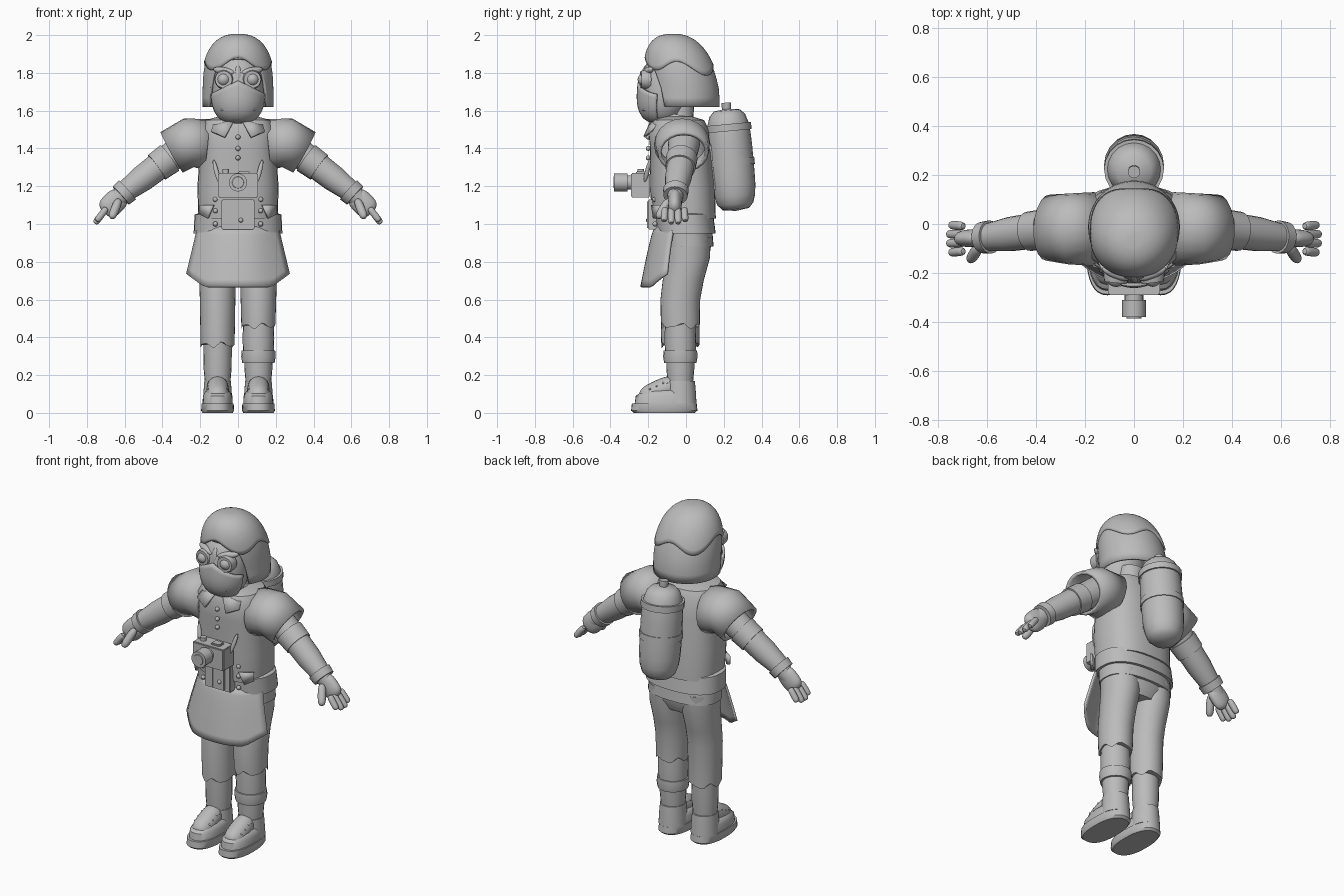
import bpy, bmesh
from math import sin, cos, pi, radians, copysign
from mathutils import Vector

cube = bpy.data.objects.get("Cube")
if cube:
    bpy.data.objects.remove(cube, do_unlink=True)

grey = bpy.data.materials.new("plain_grey")
grey.use_nodes = True
grey.diffuse_color = (.5, .5, .5, 1)
grey.node_tree.nodes["Principled BSDF"].inputs["Base Color"].default_value = grey.diffuse_color


def finish(name, bm):
    bmesh.ops.recalc_face_normals(bm, faces=bm.faces)
    mesh = bpy.data.meshes.new(name)
    bm.to_mesh(mesh)
    bm.free()
    mesh.materials.append(grey)
    mesh.shade_smooth()
    mesh.set_sharp_from_angle(angle=radians(40))
    part = bpy.data.objects.new(name, mesh)
    bpy.context.collection.objects.link(part)
    return part


def thicken(part, thickness=.014):
    modifier = part.modifiers.new("thickness", 'SOLIDIFY')
    modifier.thickness, modifier.offset = thickness, 0
    return part


def mirror(*parts):
    """Repeat parts of the left side on the right."""
    for part in parts:
        part.modifiers.new("other_side", 'MIRROR')


def skin(name, loops, closed=True, bottom=True, top=True):
    """Bridge equal loops of points into a surface, capping the ends if asked."""
    bm = bmesh.new()
    rows = [[bm.verts.new(point) for point in loop] for loop in loops]
    count = len(rows[0])
    for low, high in zip(rows, rows[1:]):
        for i in range(count if closed else count - 1):
            j = (i + 1) % count
            bm.faces.new((low[i], low[j], high[j], high[i]))
    if closed and bottom:
        bm.faces.new(rows[0])
    if closed and top:
        bm.faces.new(rows[-1])
    return finish(name, bm)


def turns(count):
    return [2 * pi * i / count for i in range(count)]


def power(value, exponent):
    return copysign(abs(value) ** (2 / exponent), value)


def swell(fraction, exponent):
    """Rounded profile: zero at both ends, one in the middle."""
    return max(0, 1 - abs(2 * fraction - 1) ** exponent) ** (1 / exponent)


def loft(name, rings, x=0, depth=1, exponent=2, jag=0, count=32):
    """Stack rings (height, y centre, half width); jag tears the first ring."""
    loops = []
    for k, (z, y, r) in enumerate(rings):
        tear = jag if k == 0 else 0
        loops.append([(x + r * power(sin(a), exponent),
                       y - depth * r * power(cos(a), exponent),
                       z + tear * (sin(5 * a) + sin(8 * a) / 2)) for a in turns(count)])
    return skin(name, loops)


def tube(name, points, radii, flat=1, caps=True, count=20):
    """Round tube along a path, flattened along y if asked."""
    points = [Vector(point) for point in points]
    last = len(points) - 1
    loops = []
    for k, (point, r) in enumerate(zip(points, radii)):
        along = points[min(k + 1, last)] - points[max(k - 1, 0)]
        turn = along.to_track_quat('Z', 'Y')
        loops.append([point + turn @ Vector((r * cos(a), flat * r * sin(a), 0))
                      for a in turns(count)])
    return skin(name, loops, bottom=caps, top=caps)


def rod(name, start, end, *radii, flat=1):
    """Straight tube whose radii are spread evenly from start to end."""
    steps = [k / (len(radii) - 1) for k in range(len(radii))]
    return tube(name, [Vector(start).lerp(Vector(end), f) for f in steps], radii, flat)


def pill(name, start, end, radius, exponent=2, flat=1, steps=12):
    """Rounded body between two points; a higher exponent is boxier."""
    spread = [(1 - cos(pi * k / steps)) / 2 for k in range(steps + 1)]
    points = [Vector(start).lerp(Vector(end), f) for f in spread]
    radii = [radius * max(swell(f, exponent), .05) for f in spread]
    return tube(name, points, radii, flat)


def stud(name, x, y, z, radius):
    return pill(name, (x, y + radius, z), (x, y - radius, z), radius, steps=8)


def box(name, centre, size, bevel=.005):
    bm = bmesh.new()
    bmesh.ops.create_cube(bm, size=1)
    bmesh.ops.scale(bm, vec=size, verts=bm.verts)
    bmesh.ops.translate(bm, vec=centre, verts=bm.verts)
    bmesh.ops.bevel(bm, geom=bm.edges[:], offset=bevel, segments=2, affect='EDGES')
    return finish(name, bm)


def plate(name, *points):
    bm = bmesh.new()
    bm.faces.new([bm.verts.new(point) for point in points])
    return thicken(finish(name, bm))


# Helmet: one dome rule for the hood and for the raised crown over it
def hood_edge(a):
    opening = abs(a) / radians(53)
    return 1.62 + .25 * max(0, 1 - opening ** 4) ** .5


def crown_edge(a):
    return 1.83 + .03 * cos(4 * a) + .02 * cos(a)


def dome(name, edge, grow=1, rows=12, count=64):
    loops = []
    for k in range(rows + 1):
        loop = []
        for turn in turns(count):
            a = turn - pi
            low = edge(a)
            z = low + (1.999 - low) * sin(pi / 2 * k / rows)
            rise = max(0, (z - 1.7) / .3)
            r = .18 * grow * swell((1 + rise) / 2, 2.5)
            loop.append((r * sin(a), -.01 - .06 * rise - r * cos(a), z))
        loops.append(loop)
    thicken(skin(name, loops, bottom=False))


dome("helmet_hood", hood_edge)
dome("helmet_crown", crown_edge, grow=1.05)

# Head, with a mask following its lower front
chin, scalp, head_width = Vector((0, -.13, 1.53)), Vector((0, -.1, 1.9)), .135
pill("head", chin, scalp, head_width, exponent=2.5, flat=.95)
mask_rows = []
for k in range(9):
    row = []
    for i in range(17):
        a = radians(75) * (i / 8 - 1)
        f = (.62 - .2 * abs(sin(a))) * (k + .2) / 8.2
        r = 1.07 * head_width * swell(f, 2.5)
        row.append(chin.lerp(scalp, f) + Vector((r * sin(a), -.95 * r * cos(a), 0)))
    mask_rows.append(row)
thicken(skin("face_mask", mask_rows, closed=False))
rod("neck", (0, -.04, 1.5), (0, -.03, 1.66), .085, .075, .075)
pill("nose_bridge", (0, -.225, 1.73), (0, -.21, 1.84), .02)

# Goggles, brows and mask vents
goggle_back, goggle_front = Vector((.07, -.19, 1.765)), Vector((.076, -.24, 1.765))
mirror(rod("goggle_rims", goggle_back, goggle_front, .052, .052, .045),
       stud("goggle_lenses", goggle_front.x, -.22, goggle_front.z, .036),
       pill("brows", (.02, -.225, 1.8), (.13, -.18, 1.82), .02))
for k in range(3):
    lift = Vector((0, 0, k / 40))
    mirror(pill("mask_vents", lift + Vector((.08, -.23, 1.6)),
                lift + Vector((.12, -.16, 1.63)), .007))

# Jacket in overlapping layers
loft("hips", [(.8, .01, .15), (.86, .01, .2), (.95, .01, .21)], depth=.6)
loft("jacket_hem", [(.88, .01, .22), (1, 0, .22)], depth=.62, exponent=2.4)
loft("waist_band", [(.95, 0, .235), (1.05, -.01, .23), (1.06, -.01, .2)], depth=.67, exponent=2.4)
loft("vest", [(1.03, -.01, .21), (1.2, -.02, .215), (1.4, -.03, .2), (1.5, -.04, .2),
              (1.55, -.04, .17), (1.57, -.05, .1)], depth=.8, exponent=2.5)
rod("collar_band", (0, -.06, 1.52), (0, -.05, 1.58), .12, .11, .09)
mirror(plate("collar_flaps", (.02, -.18, 1.55), (.07, -.22, 1.46), (.14, -.19, 1.49), (.12, -.12, 1.55)),
       plate("pocket_flaps", (.13, -.18, 1.1), (.2, -.13, 1.1), (.2, -.13, 1.05), (.16, -.17, 1.03)),
       pill("camera_straps", (.1, -.22, 1.22), (.13, -.19, 1.34), .012))
for z in (1, 1.07, 1.13):
    mirror(stud("rivets", .12, -.165, z, .013))
for z in (1.35, 1.4, 1.46):
    stud("vest_button", 0, -.2, z, .013)

# Pouch below the camera
box("front_pouch", (0, -.175, 1.05), (.175, .05, .16))
for x in (-.03, .045):
    box("pouch_strap", (x, -.2, 1.05), (.012, .012, .15))
stud("pouch_button", .015, -.2, 1.02, .012)

# Apron: a curved sheet with clipped lower corners
apron_top, apron_foot, columns, rows = .985, .665, 20, 8
apron_rows = []
for k in range(rows + 1):
    drop, row = k / rows, []
    for i in range(columns + 1):
        across = 2 * i / columns - 1
        foot = apron_foot + .2 * max(0, abs(across) - .65)
        front = -.16 - .075 * drop ** .8
        wrap = (.1 + .035 * drop) * abs(across) ** 2.4
        row.append(((.21 + .06 * drop) * across, front + wrap,
                    apron_top + (foot - apron_top) * drop))
    apron_rows.append(row)
thicken(skin("apron", apron_rows, closed=False))

# Camera hanging on the chest
box("camera_body", (0, -.24, 1.205), (.21, .1, .13))
rod("lens_barrel", (0, -.28, 1.22), (0, -.34, 1.22), .038, .038)
rod("lens_ring", (0, -.31, 1.22), (0, -.38, 1.22), .048, .048)
rod("lens_glass", (0, -.37, 1.22), (0, -.385, 1.22), .034, .03)
rod("shutter_button", (-.065, -.24, 1.26), (-.065, -.24, 1.29), .018, .018)
box("viewfinder", (.03, -.24, 1.27), (.06, .05, .02))

# Air tank on the back, leaning with its foot outward
tank_foot, tank_top = Vector((0, .265, 1.07)), Vector((0, .215, 1.61))
pill("air_tank", tank_foot, tank_top, .117, exponent=4)
for f in (.44, .78):
    rod("tank_band", tank_foot.lerp(tank_top, f), tank_foot.lerp(tank_top, f + .07),
        .122, .122)
rod("tank_valve", tank_foot.lerp(tank_top, .97), tank_foot.lerp(tank_top, 1.06), .02, .025, .025)
box("tank_mount", (0, .135, 1.3), (.12, .06, .24))

# Arms run through four joints; sleeves and cuffs sit at fractions of them
shoulder, elbow = Vector((.25, -.01, 1.43)), Vector((.43, -.03, 1.3))
wrist, knuckle = Vector((.6, -.055, 1.17)), Vector((.71, -.06, 1.06))
cape = tube("shoulder_capes", [(.16, -.02, 1.42), (.26, -.02, 1.43), (.35, -.015, 1.38)],
            (.14, .135, .125), flat=.9, caps=False)
mirror(thicken(cape, .02),
       rod("upper_arms", shoulder, elbow, .085, .07),
       rod("sleeve_cuffs", shoulder.lerp(elbow, .62), elbow, .084, .08),
       rod("forearms", shoulder.lerp(elbow, .9), wrist, .073, .07, .056),
       rod("wrist_cuffs", elbow.lerp(wrist, .92), wrist.lerp(knuckle, .18), .068, .064),
       rod("hand_roots", wrist, wrist.lerp(knuckle, .5), .045, .036, flat=1.2),
       pill("palms", wrist.lerp(knuckle, .1), knuckle, .036, exponent=3, flat=1.7),
       pill("thumbs", (.63, -.09, 1.13), (.67, -.15, 1.03), .023, exponent=3))
for i in range(4):
    reach = .85 if i in (0, 3) else 1
    spread = Vector((-.015, (i - 1.5) * .034, .025))
    mirror(pill("fingers", knuckle + spread,
                knuckle + spread * 1.1 + reach * Vector((.065, 0, -.085)), .018, exponent=4))

# Legs: one long torn trouser leg, one short over a rolled sock
leg_x, leg_y = .108, -.03
for side, tag, hem in ((1, "left", .46), (-1, "right", .36)):
    x = side * leg_x
    loft(tag + "_trouser", [(hem, leg_y, .09), (.6, leg_y, .094), (.7, -.015, .097),
                            (.82, .01, .104), (.93, .01, .107)], x, depth=1.12, jag=.012)
    rod(tag + "_shin", (x, leg_y, .1), (x, leg_y, .5), .062, .074, .076, .08)
    # Shoe with a separate sole, a sloping tongue and crossed laces
    loft(tag + "_sole", [(0, -.115, .08), (.012, -.115, .087), (.05, -.115, .085)],
         x, depth=2.02, exponent=2.4)
    loft(tag + "_toe", [(.04, -.113, .08), (.09, -.11, .078), (.115, -.1, .065), (.125, -.09, .045)],
         x, depth=2, exponent=2.3)
    loft(tag + "_ankle", [(.05, leg_y, .078), (.12, leg_y, .074), (.17, leg_y, .07)], x, depth=1.1)
    pill(tag + "_tongue", (x, -.24, .07), (x, -.04, .16), .06, exponent=3)
    for k in range(3):
        y, z = -.18 + .035 * k, .135 + .016 * k
        for slant in (-.012, .012):
            pill(tag + "_lace", (x - .055, y + slant, z - .01), (x + .055, y - slant, z - .01), .012)
rod("sock", (leg_x, leg_y, .29), (leg_x, leg_y, .5), .08, .084, .08)
rod("rolled_cuff", (leg_x, leg_y, .265), (leg_x, leg_y, .33), .086, .091, .089)
